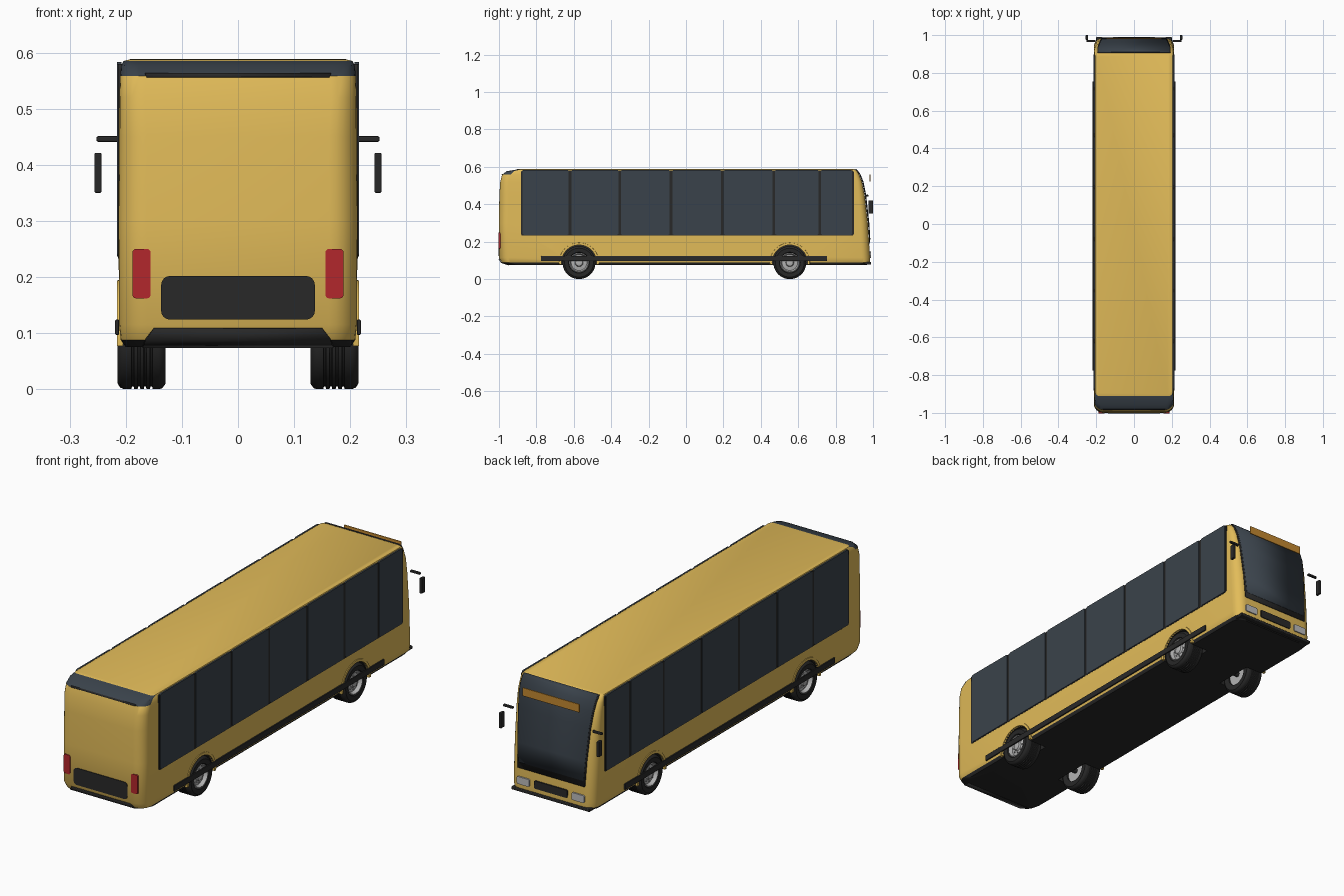
import bpy, bmesh
from math import sin, cos, pi, radians

if "Cube" in bpy.data.objects:
    bpy.data.objects.remove(bpy.data.objects["Cube"])


def mat(name, r, g, b):
    m = bpy.data.materials.new(name)
    m.diffuse_color = (r, g, b, 1)
    m.use_nodes = True
    m.node_tree.nodes["Principled BSDF"].inputs["Base Color"].default_value = m.diffuse_color
    return m


YELLOW = mat("yellow_paint", 0.76, 0.50, 0.10)
BLACK = mat("black_trim", 0.022, 0.022, 0.022)
GLASS = mat("dark_glass", 0.042, 0.055, 0.07)
RED = mat("red_lens", 0.45, 0.02, 0.025)
ORANGE = mat("orange_sign", 0.55, 0.25, 0.03)
LAMP = mat("lamp_lens", 0.5, 0.5, 0.5)
RUBBER = mat("rubber", 0.02, 0.02, 0.02)
METAL = mat("wheel_metal", 0.45, 0.45, 0.45)


def make(name, bm, *mats):
    bmesh.ops.recalc_face_normals(bm, faces=bm.faces)
    me = bpy.data.meshes.new(name)
    bm.to_mesh(me)
    bm.free()
    for m in mats:
        me.materials.append(m)
    ob = bpy.data.objects.new(name, me)
    bpy.context.collection.objects.link(ob)
    return ob


def smooth(ob, angle=35):
    bpy.ops.object.select_all(action='DESELECT')
    ob.select_set(True)
    bpy.context.view_layer.objects.active = ob
    bpy.ops.object.shade_smooth_by_angle(angle=radians(angle))


def box(name, x, y, z, m, bevel=0.0, axis=None):
    """Box from ranges; bevels all edges, or only those along one axis."""
    bm = bmesh.new()
    bmesh.ops.create_cube(bm, size=1)
    for v in bm.verts:
        v.co = [(a + b) / 2 + c * (b - a) for (a, b), c in zip((x, y, z), v.co)]
    if bevel:
        edges = [e for e in bm.edges if axis is None or
                 abs((e.verts[0].co - e.verts[1].co).normalized()[axis]) > 0.9]
        bmesh.ops.bevel(bm, geom=edges, offset=bevel, segments=4, affect='EDGES', profile=0.5)
    return make(name, bm, m)


def lathe(name, profile, centre, m, side=1, n=40, closed=True):
    """Spin (radius, x) points about an axle along x."""
    bm = bmesh.new()
    rings = [[bm.verts.new((centre[0] + side * px, centre[1] + r * cos(2 * pi * i / n),
                            centre[2] + r * sin(2 * pi * i / n))) for i in range(n)]
             for r, px in profile]
    pairs = list(zip(rings, rings[1:]))
    if closed:
        pairs.append((rings[-1], rings[0]))
    else:
        bm.faces.new(rings[0])
        bm.faces.new(rings[-1])
    for a, b in pairs:
        for i in range(n):
            j = (i + 1) % n
            bm.faces.new((a[i], a[j], b[j], b[i]))
    return make(name, bm, m)


def sheet(name, rows, m, thick=0.004):
    """Thin curved panel from rows of (half width, y, z)."""
    bm = bmesh.new()
    vs = [[bm.verts.new((s * w, y, z)) for s in (-1, 1)] for w, y, z in rows]
    for a, b in zip(vs, vs[1:]):
        bm.faces.new((a[0], a[1], b[1], b[0]))
    ob = make(name, bm, m)
    ob.modifiers.new("thickness", 'SOLIDIFY').thickness = thick
    ob.modifiers["thickness"].offset = 0
    smooth(ob, 40)
    return ob


# Body shell: stacked rounded rectangles (z, half width, rear, front, rear radius, front radius)
levels = [(.075, .200, -.945, .965, .05, .045), (.088, .209, -.985, .983, .05, .045),
          (.115, .212, -1.0, .984, .05, .045), (.30, .213, -1.0, .972, .05, .042),
          (.45, .212, -.998, .955, .05, .034), (.52, .2115, -.993, .941, .045, .028),
          (.558, .210, -.983, .926, .045, .024), (.577, .208, -.958, .914, .04, .02),
          (.585, .204, -.91, .905, .02, .02), (.588, .192, -.90, .90, .015, .015)]
bm = bmesh.new()
rings = []
for z, w, y0, y1, rr, rf in levels:
    ring = []
    for cx, cy, r, a0 in ((w - rf, y1 - rf, rf, 0), (rf - w, y1 - rf, rf, 90),
                          (rr - w, y0 + rr, rr, 180), (w - rr, y0 + rr, rr, 270)):
        for k in range(7):
            a = radians(a0 + 15 * k)
            ring.append(bm.verts.new((cx + r * cos(a), cy + r * sin(a), z)))
    rings.append(ring)
bm.faces.new(rings[-1])
bm.faces.new(rings[0]).material_index = 1
for li, (a, b) in enumerate(zip(rings, rings[1:])):
    for i in range(28):
        j = (i + 1) % 28
        f = bm.faces.new((a[i], a[j], b[j], b[i]))
        y = f.calc_center_median().y
        if li >= 6 and y < -.9 and li < 8:       # dark rear roof cap
            f.material_index = 2
        elif li == 0:
            f.material_index = 1
body = make("body_shell", bm, YELLOW, BLACK, GLASS)

# Wheel wells cut from the body
R, AXLES = .088, (("rear", -.572), ("front", .555))
for label, ay in AXLES:
    for s in (1, -1):
        cut = lathe("cutter", [(.094, .115), (.094, .30)], (0, ay, R), YELLOW, s, 48, False)
        cut.data.materials.append(BLACK)
        for p in cut.data.polygons:
            p.material_index = 1
        cut.hide_render = True
        mod = body.modifiers.new("well", 'BOOLEAN')
        mod.operation, mod.solver, mod.object = 'DIFFERENCE', 'EXACT', cut
        bpy.context.view_layer.objects.active = body
        bpy.ops.object.modifier_apply(modifier=mod.name)
        bpy.data.objects.remove(cut)
smooth(body, 32)

# Wheels with grooved tyres, rims, hubs and nuts, plus arch trims
tyre = [(.052, .132), (.078, .129), (.086, .135), (R, .141)]
for g in (.152, .163, .174, .185):
    tyre += [(R, g), (.083, g + .001), (.083, g + .004), (R, g + .005)]
tyre += [(R, .203), (.085, .210), (.077, .215), (.056, .213), (.052, .207)]
rim = [(.053, .14), (.053, .208), (.049, .211), (.046, .205), (.042, .196), (.022, .200),
       (.018, .208), (.010, .210), (.002, .210)]
for label, ay in AXLES:
    for s, side in ((1, "right"), (-1, "left")):
        tag = f"{label}_{side}"
        c = (0, ay, R)
        smooth(lathe(f"{tag}_tyre", tyre, c, RUBBER, s, 48))
        smooth(lathe(f"{tag}_rim", rim, c, METAL, s, 32, False))
        for k in range(8):
            a = k * pi / 4
            lathe(f"{tag}_nut", [(.003, .195), (.003, .203)],
                  (0, ay + .03 * cos(a), R + .03 * sin(a)), METAL, s, 6, False)
        # arch trim: half ring above the sill
        bm = bmesh.new()
        prev = None
        for k in range(25):
            a = radians(-6 + 192 * k / 24)
            q = [bm.verts.new((s * x, ay + r * cos(a), R + r * sin(a)))
                 for r, x in ((.094, .205), (.094, .2155), (.106, .2155), (.108, .205))]
            if prev:
                for i in range(4):
                    j = (i + 1) % 4
                    bm.faces.new((prev[i], prev[j], q[j], q[i]))
            if k in (0, 24):
                bm.faces.new(q)
            prev = q
        smooth(make(f"{tag}_arch_trim", bm, YELLOW))
    smooth(lathe(f"{label}_axle", [(.012, -.14), (.012, .14)], (0, ay, R), BLACK, 1, 16, False))

# Side windows, pillars, rails and mirrors
cuts = [-.88, -.62, -.355, -.08, .195, .47, .715, .895]
for s, side in ((1, "right"), (-1, "left")):
    def sx(a, b):
        return tuple(sorted((s * a, s * b)))
    box(f"{side}_window_backing", sx(.205, .2135), (-.882, .897), (.233, .580), BLACK, .008, 0)
    for i, (a, b) in enumerate(zip(cuts, cuts[1:])):
        box(f"{side}_window_{i + 1}", sx(.208, .2155), (a + .007, b - .007), (.237, .583), GLASS, .006, 0)
    box(f"{side}_side_rail", sx(.212, .219), (-.775, .755), (.097, .124), BLACK, .002)
    box(f"{side}_mirror_arm", sx(.203, .252), (.963, .975), (.441, .451), BLACK, .003)
    box(f"{side}_mirror", sx(.243, .256), (.975, 1.0), (.35, .421), BLACK, .003)
    box(f"{side}_tail_light", sx(.156, .188), (-1.002, -.965), (.162, .25), RED, .006, 1)
    box(f"{side}_headlight", sx(.108, .172), (.94, .989), (.112, .146), LAMP, .006, 1)

# Windscreen over a black surround, following the front slope
screen = [(.166, .9835, .185), (.171, .976, .30), (.179, .959, .45), (.185, .945, .52),
          (.187, .930, .558), (.188, .917, .577), (.186, .907, .587)]
sheet("windscreen_surround", [(w + .006, y - .001, z) for w, y, z in screen], BLACK)
sheet("windscreen", [(.165, .9835, .212)] + [(w, y + .002, z) for w, y, z in screen[1:]], GLASS)
box("destination_sign", (-.145, .145), (.980, .986), (.522, .560), ORANGE, .002)

# Front and rear trim
box("front_grille", (-.085, .085), (.95, .988), (.112, .148), BLACK, .006, 1)
box("front_bumper_lip", (-.20, .20), (.93, .990), (.078, .092), BLACK, .004)
box("rear_engine_grille", (-.137, .137), (-1.003, -.98), (.124, .202), BLACK, .016, 1)
sheet("rear_bumper", [(.17, -.948, .075), (.165, -.988, .088), (.15, -1.0, .108)], BLACK)
sheet("rear_cap_trim", [(.163, -.984, .556), (.166, -.980, .563)], BLACK)
